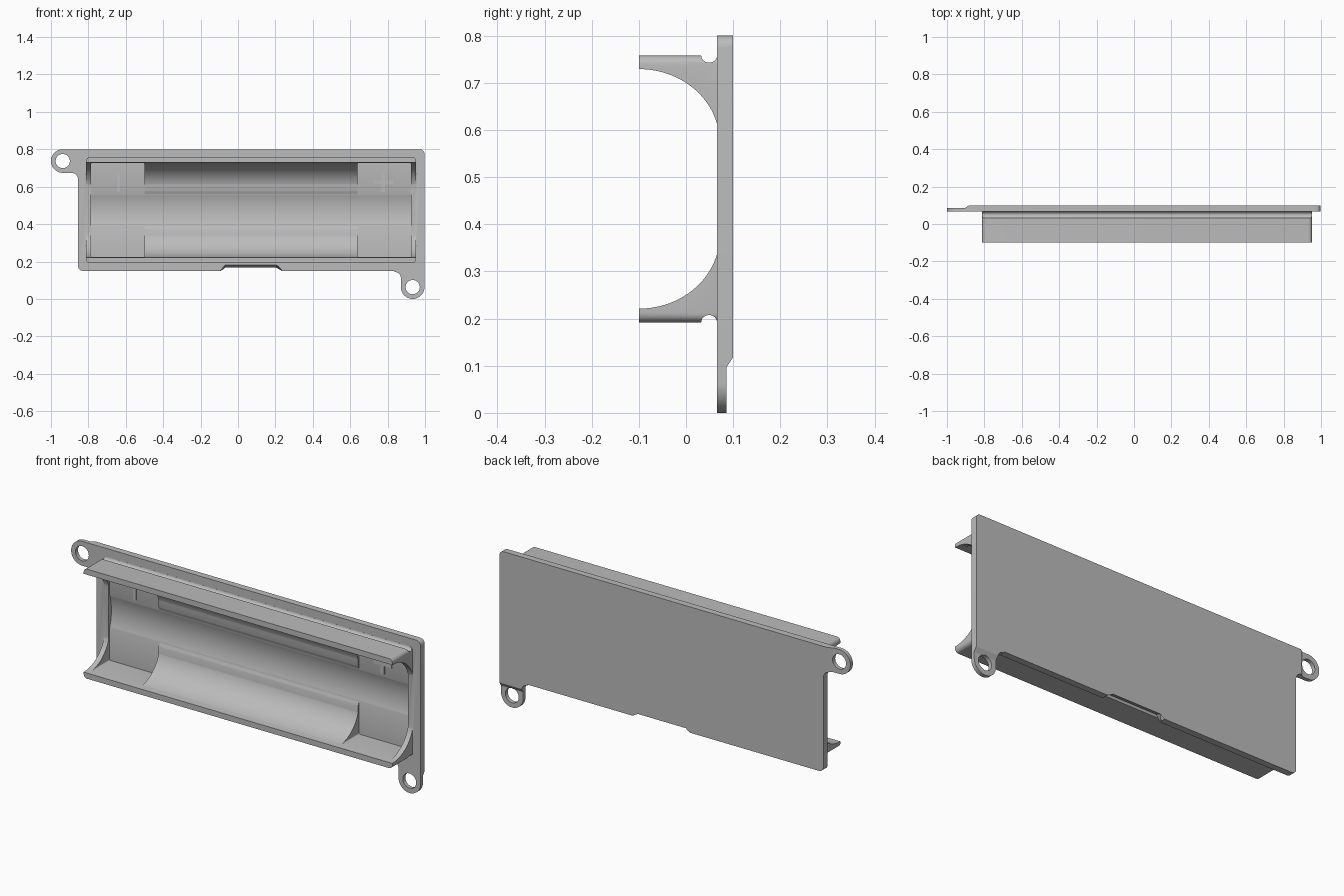
import bpy, bmesh
from math import sin, cos, pi, radians

if "Cube" in bpy.data.objects:
    bpy.data.objects.remove(bpy.data.objects["Cube"])

grey = bpy.data.materials.new("grey plastic")
grey.use_nodes = True
GREY = (0.5, 0.5, 0.5, 1)
grey.diffuse_color = GREY
grey.node_tree.nodes["Principled BSDF"].inputs["Base Color"].default_value = GREY


def arc(cx, cy, rx, ry, a0, a1, n=12):
    """Points on an elliptic arc, angles in degrees."""
    angles = [radians(a0 + (a1 - a0) * i / n) for i in range(n + 1)]
    return [(cx + rx * cos(a), cy + ry * sin(a)) for a in angles]


def rounded(x0, x1, z0, z1, r):
    """Outline of a rectangle with round corners."""
    return (arc(x1 - r, z1 - r, r, r, 0, 90, 6) + arc(x0 + r, z1 - r, r, r, 90, 180, 6)
            + arc(x0 + r, z0 + r, r, r, 180, 270, 6) + arc(x1 - r, z0 + r, r, r, 270, 360, 6))


def along_y(p, q, t):
    return (p, t, q)


def along_x(p, q, t):
    return (t, p, q)


def prism(name, outline, t0, t1, place):
    """Extrude an outline from t0 to t1, placed in space by a mapping."""
    bm = bmesh.new()
    ends = [[bm.verts.new(place(p, q, t)) for p, q in outline] for t in (t0, t1)]
    bm.faces.new(ends[0])
    bm.faces.new(ends[1])
    n = len(outline)
    for i in range(n):
        j = (i + 1) % n
        bm.faces.new((ends[0][i], ends[0][j], ends[1][j], ends[1][i]))
    bmesh.ops.recalc_face_normals(bm, faces=bm.faces)
    mesh = bpy.data.meshes.new(name)
    bm.to_mesh(mesh)
    bm.free()
    mesh.materials.append(grey)
    ob = bpy.data.objects.new(name, mesh)
    bpy.context.collection.objects.link(ob)
    return ob


def combine(target, other, operation):
    """Apply a boolean and drop the helper."""
    mod = target.modifiers.new("bool", "BOOLEAN")
    mod.operation = operation
    mod.solver = "EXACT"
    mod.object = other
    bpy.context.view_layer.objects.active = target
    bpy.ops.object.modifier_apply(modifier=mod.name)
    bpy.data.objects.remove(other)


FRONT, BACK, LIP, MID = 0.066, 0.1, -0.1, 0.475
LEFT, RIGHT = -0.785, 0.925     # inner ends of the tray

# Back plate with a sloped finger notch in the lower edge
body = prism("battery_tray", rounded(-0.855, 0.997, 0.15, 0.8, 0.025), FRONT, BACK, along_y)
notch = prism("notch_cutter", [(-0.11, 0.14), (-0.07, 0.187), (0.205, 0.187), (0.245, 0.14)],
              0.05, 0.11, along_y)
for v in notch.data.vertices:
    if v.co.y > 0.1 and v.co.z > 0.16:
        v.co.z = 0.163
combine(body, notch, "DIFFERENCE")

# Raised tray walls with rounded cradle and an outer groove above and below
walls = prism("walls", rounded(-0.812, 0.952, 0.192, 0.758, 0.02), LIP, 0.07, along_y)
sweep = (arc(LIP, MID + 0.1, 0.171, 0.154, 90, 0, 24)
         + arc(LIP, MID - 0.1, 0.171, 0.154, 0, -90, 24))
cradle = [(-0.2, MID + 0.254)] + sweep + [(-0.2, MID - 0.254)]
combine(walls, prism("cradle_cutter", cradle, -0.9, 1.1, along_x), "DIFFERENCE")
for z in (0.192, 0.758):
    groove = prism("groove_cutter", arc(0.049, z, 0.0168, 0.0155, 0, 345, 23), -0.9, 1.1, along_x)
    combine(walls, groove, "DIFFERENCE")
combine(body, walls, "UNION")

# Shallow round trough in the floor and contact pockets at both ends
trough = arc(-0.166, MID, 0.254, 0.254, 0, 357.5, 143)
combine(body, prism("trough_cutter", trough, LEFT, RIGHT, along_x), "DIFFERENCE")
for x0, x1 in ((LEFT, -0.5), (0.64, RIGHT)):
    pocket = prism("pocket_cutter", rounded(x0, x1, MID - 0.252, MID + 0.252, 0.006),
                   -0.2, 0.074, along_y)
    combine(body, pocket, "DIFFERENCE")

# Screw tabs: u runs from the hole toward the plate, v toward the filleted side
R, D, F = 0.063, 0.082, 0.035
tab_outline = (arc(0, 0, R, R, 270, 90, 24) + arc(D - F, R + F, F, F, -90, 0, 8)
               + [(D + 0.03, R + F), (D + 0.03, -R)])
step = [(-0.2, 0.086), (0.034, 0.086), (0.064, 0.106), (-0.2, 0.106)]


def upper(u, v, y):
    return (-0.937 + u, y, 0.737 - v)


def lower(u, v, y):
    return (0.934 - v, y, 0.063 + u)


for place in (upper, lower):
    tab = prism("tab", tab_outline, FRONT, BACK, place)
    ramp = prism("ramp_cutter", step, -0.3, 0.3, lambda u, y, v: place(u, v, y))
    combine(tab, ramp, "DIFFERENCE")
    combine(body, tab, "UNION")
    hole = prism("hole_cutter", arc(0, 0, 0.038, 0.038, 0, 350, 35), 0, 0.2, place)
    combine(body, hole, "DIFFERENCE")

# Raised polarity marks on the pocket floors
prism("minus_mark", [(-0.647, 0.575), (-0.632, 0.575), (-0.632, 0.677), (-0.647, 0.677)],
      0.069, 0.076, along_y)
a, b = 0.01, 0.052
cross = [(a, a), (a, b), (-a, b), (-a, a), (-b, a), (-b, -a),
         (-a, -a), (-a, -b), (a, -b), (a, -a), (b, -a), (b, a)]
prism("plus_mark", [(0.777 + p, 0.624 + q) for p, q in cross], 0.069, 0.076, along_y)

# Smooth the curved surfaces, keep edges sharp
bpy.ops.object.select_all(action="DESELECT")
body.select_set(True)
bpy.context.view_layer.objects.active = body
bpy.ops.object.shade_smooth_by_angle(angle=radians(25))
